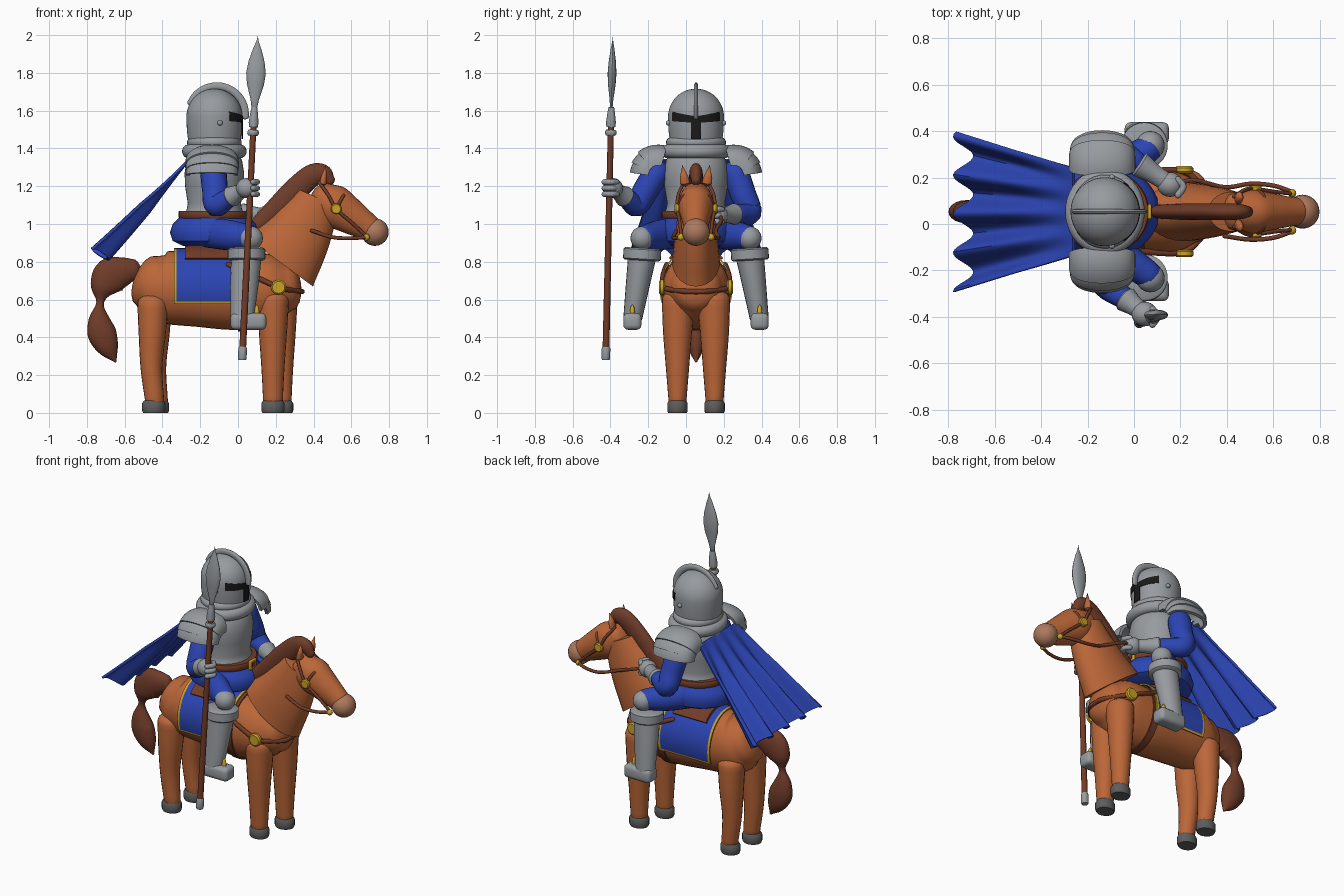
import bpy, bmesh, math
from mathutils import Vector, Matrix

if "Cube" in bpy.data.objects:
    bpy.data.objects.remove(bpy.data.objects["Cube"])

CY = 0.053  # centreline of horse and rider


def material(name, *rgb):
    m = bpy.data.materials.new(name)
    m.use_nodes = True
    m.diffuse_color = (*rgb, 1)
    m.node_tree.nodes["Principled BSDF"].inputs["Base Color"].default_value = (*rgb, 1)
    return m


COAT = material("chestnut_coat", 0.50, 0.135, 0.04)
MANE = material("dark_mane", 0.16, 0.045, 0.022)
NOSE = material("pale_muzzle", 0.42, 0.19, 0.11)
BLUE = material("royal_blue", 0.025, 0.06, 0.46)
STEEL = material("steel", 0.31, 0.33, 0.35)
HOOF = material("hoof_grey", 0.11, 0.11, 0.11)
GOLD = material("gold", 0.6, 0.37, 0.02)
STRAP = material("leather", 0.17, 0.045, 0.02)
BLACK = material("black", 0.01, 0.01, 0.01)


def finish(name, bm, *mats):
    bmesh.ops.translate(bm, verts=bm.verts, vec=(0, CY, 0))
    bmesh.ops.recalc_face_normals(bm, faces=bm.faces)
    for f in bm.faces:
        f.smooth = True
    for e in bm.edges:
        e.smooth = not (e.is_manifold and e.calc_face_angle(0) > 0.7)
    me = bpy.data.meshes.new(name)
    bm.to_mesh(me)
    bm.free()
    for m in mats:
        me.materials.append(m)
    ob = bpy.data.objects.new(name, me)
    bpy.context.scene.collection.objects.link(ob)
    return ob


def loft(name, pts, mat, ref=(0, 1, 0), cap=1.0, n=20, steps=5):
    """Tube through (x, y, z, height radius, side radius) points with rounded ends."""
    P = [Vector(p) for p in pts]
    P = [2 * P[0] - P[1]] + P + [2 * P[-1] - P[-2]]
    path = []
    for i in range(1, len(P) - 2):
        a, b, c, d = P[i - 1:i + 3]
        for k in range(steps):
            t = k / steps
            path.append(0.5 * (2 * b + (c - a) * t + (2 * a - 5 * b + 4 * c - d) * t ** 2
                               + (3 * b - a - 3 * c + d) * t ** 3))
    path.append(P[-2])
    rings = []
    for i, p in enumerate(path):
        q, r = path[max(i - 1, 0)], path[min(i + 1, len(path) - 1)]
        rings.append((Vector(p[:3]), (Vector(r[:3]) - Vector(q[:3])).normalized(), p[3], p[4]))

    def end(ring, sign):
        c, t, a, b = ring
        return [(c + t * sign * cap * min(a, b) * math.sin(f), t, a * math.cos(f), b * math.cos(f))
                for f in (0.4, 0.8, 1.15, 1.45)]
    if cap:
        rings = end(rings[0], -1)[::-1] + rings + end(rings[-1], 1)
    bm = bmesh.new()
    loops = []
    for c, t, a, b in rings:
        side = Vector(ref)
        side = (side - t * side.dot(t)).normalized()
        up = side.cross(t)
        loops.append([bm.verts.new(c + side * b * math.cos(w) + up * a * math.sin(w))
                      for w in (math.tau * k / n for k in range(n))])
    for l, m in zip(loops, loops[1:]):
        for k in range(n):
            bm.faces.new((l[k], l[k - 1], m[k - 1], m[k]))
    bm.faces.new(loops[0])
    bm.faces.new(loops[-1][::-1])
    return finish(name, bm, mat)


def tube(name, pts, r, mat, ref=(0, 0, 1)):
    return loft(name, [(*p, r, r) for p in pts], mat, ref, n=10)


def lathe(name, profile, mat, loc, scale=(1, 1, 1), axis=(0, 0, 1), n=40):
    bm = bmesh.new()
    vs = [bm.verts.new((r, 0, z)) for r, z in profile]
    es = [bm.edges.new(e) for e in zip(vs, vs[1:])]
    bmesh.ops.spin(bm, geom=vs + es, cent=(0, 0, 0), axis=(0, 0, 1), angle=math.tau, steps=n)
    bmesh.ops.remove_doubles(bm, verts=bm.verts, dist=1e-5)
    bmesh.ops.holes_fill(bm, edges=[e for e in bm.edges if e.is_boundary], sides=0)
    turn = Vector((0, 0, 1)).rotation_difference(Vector(axis)).to_matrix().to_4x4()
    bm.transform(Matrix.Translation(loc) @ turn @ Matrix.Diagonal((*scale, 1)))
    return finish(name, bm, mat)


def ball(name, loc, r, mat, scale=(1, 1, 1)):
    prof = [(r * math.sin(math.pi * k / 12), -r * math.cos(math.pi * k / 12)) for k in range(13)]
    return lathe(name, prof, mat, loc, scale, n=24)


def disc(name, loc, r, h, mat, axis):
    return lathe(name, [(0, -h), (r * .8, -h), (r, -h / 2), (r, h / 2), (r * .8, h), (0, h)], mat, loc, axis=axis, n=24)


def sheet(name, fn, us, vs, mats, thick, rule=None):
    """Thin shell from fn(u, v); rule picks the material of each cell."""
    bm = bmesh.new()
    g = [[bm.verts.new(fn(u, v)) for v in vs] for u in us]
    for i in range(len(us) - 1):
        for j in range(len(vs) - 1):
            f = bm.faces.new((g[i][j], g[i + 1][j], g[i + 1][j + 1], g[i][j + 1]))
            f.material_index = rule(i, j) if rule else 0
    bmesh.ops.recalc_face_normals(bm, faces=bm.faces)
    bmesh.ops.solidify(bm, geom=bm.faces[:], thickness=thick)
    return finish(name, bm, *mats)


def span(a, b, n):
    return [a + (b - a) * k / n for k in range(n + 1)]


def box(name, loc, size, mat, bevel):
    bm = bmesh.new()
    bmesh.ops.create_cube(bm, size=1, matrix=Matrix.Translation(loc) @ Matrix.Diagonal((*size, 1)))
    bmesh.ops.bevel(bm, geom=bm.edges[:], offset=bevel, segments=3, affect='EDGES', profile=0.5)
    return finish(name, bm, mat)


# Horse body, neck, head, mane and tail
loft("horse_body", [(-.485, 0, .70, .14, .13), (-.40, 0, .67, .19, .165), (-.2, 0, .65, .195, .172),
                    (0, 0, .645, .205, .178), (.17, 0, .66, .185, .175), (.27, 0, .67, .13, .13)],
     COAT, cap=0.5, n=32)
loft("horse_neck", [(.22, 0, .80, .22, .127), (.30, 0, .91, .185, .115), (.37, 0, 1.03, .15, .1),
                    (.42, 0, 1.14, .11, .085)], COAT, cap=0, n=28)
loft("horse_head", [(.43, 0, 1.15, .08, .08), (.5, 0, 1.1, .112, .095), (.58, 0, 1.05, .098, .082),
                    (.66, 0, 1.0, .078, .066), (.7, 0, .975, .068, .06)], COAT, cap=0.5, n=28)
ball("muzzle", (.725, 0, .957), .073, NOSE)
loft("mane", [(.11, 0, .99, .05, .03), (.2, 0, 1.075, .06, .035), (.3, 0, 1.175, .065, .036),
              (.39, 0, 1.255, .06, .036), (.45, 0, 1.265, .05, .034), (.485, 0, 1.23, .03, .025)], MANE)
loft("tail", [(-.55, 0, .76, .055, .035), (-.60, 0, .75, .075, .045), (-.67, 0, .725, .098, .05),
              (-.715, 0, .66, .07, .045), (-.73, 0, .585, .02, .02), (-.735, 0, .50, .055, .04),
              (-.72, 0, .42, .076, .05), (-.685, 0, .34, .055, .04), (-.65, 0, .275, .008, .008)], MANE)

for s, side in ((-1, "lance_side"), (1, "rein_side")):
    # Legs and hooves
    fx, rx, y = .208 + .023 * s, -.436 + .01 * s, .098 * s
    loft("front_leg_" + side, [(fx, y * .95, .60, .085, .088), (fx, y, .42, .074, .076),
                               (fx, y, .22, .06, .06), (fx, y, .06, .052, .047)], COAT, cap=.6)
    loft("rear_leg_" + side, [(rx - .005, y * .95, .58, .082, .085), (rx - .008, y, .42, .072, .076),
                              (rx - .012, y, .24, .058, .06), (rx + .005, y, .06, .05, .047)], COAT, cap=.6)
    for part, x in (("front", fx), ("rear", rx)):
        lathe(part + "_hoof_" + side, [(0, 0), (.052, 0), (.057, .012), (.057, .05), (.048, .066), (0, .066)],
              HOOF, (x, y, 0), (1.08, .95, 1), n=24)
    lathe("ear_" + side, [(0, -.02), (.026, 0), (.024, .03), (0, .1)], COAT, (.45, .058 * s, 1.215),
          (.7, 1, 1), (.15, .15 * s, 1), 16)
    # Bridle, bit, reins and chest harness
    disc("bridle_rosette_" + side, (.52, .1 * s, 1.08), .029, .013, GOLD, (0, s, 0))
    ball("bit_ring_" + side, (.68, .08 * s, .93), .018, GOLD)
    tube("cheek_strap_" + side, [(.43, .065 * s, 1.22), (.48, .095 * s, 1.15), (.52, .098 * s, 1.08),
                                 (.61, .085 * s, 1.0), (.68, .078 * s, .935)], .009, STRAP)
    tube("brow_strap_" + side, [(.52, .096 * s, 1.08), (.555, .072 * s, 1.145), (.575, 0, 1.165)], .009, STRAP)
    tube("rein_" + side, [(.68, .085 * s, .93), (.6, .112 * s, .925), (.5, .12 * s, .93), (.39, .105 * s, .965)]
         + ([(.26, .135, 1.02), (.17, .117, 1.05)] if s > 0 else []), .01, STRAP)
    disc("harness_disc_" + side, (.215, .18 * s, .665), .04, .016, GOLD, (0, s, 0))
    tube("harness_strap_" + side, [(-.05, .155 * s, .785), (.08, .175 * s, .725), (.215, .173 * s, .665),
                                   (.285, .115 * s, .65), (.335, .05 * s, .643), (.338, 0, .642)], .014, STRAP)
    # Rider's legs and boots
    y = .285 * s
    loft("thigh_" + side, [(-.16, .1 * s, .955, .07, .08), (-.04, .2 * s, .94, .07, .08),
                           (.06, .27 * s, .93, .06, .065)], BLUE, (0, 0, 1))
    ball("knee_" + side, (.07, y, .925), .062, STEEL)
    lathe("knee_collar_" + side, [(0, -.033), (.09, -.033), (.1, -.025), (.1, .025), (.09, .033), (0, .033)],
          STEEL, (.045, y, .84), axis=(0, -.06 * s, 1), n=28)
    loft("greave_" + side, [(.045, y, .83, .08, .075), (.035, .305 * s, .7, .076, .065),
                            (.022, .335 * s, .5, .062, .05)], STEEL, cap=0)
    box("boot_" + side, (.055, .337 * s, .484), (.19, .096, .088), STEEL, .025)
    lathe("stirrup_post_" + side, [(0, -.02), (.015, -.02), (.01, .02), (0, .035)], GOLD, (.1, .337 * s, .54), n=12)
    # Layered shoulder plates, slices around the fore-aft axis
    for k, (a0, a1, r) in enumerate(((.15, .62, .152), (.5, 1.0, .16), (.88, 1.85, .17))):
        def plate(u, v, r=r, s=s):
            h = r * (.35 + .65 * math.sin(u) ** .7)
            return (-.137 - (.1 + .25 * r) * math.cos(u), s * (.2 + h * math.cos(v)), 1.25 + h * math.sin(v))
        sheet(f"shoulder_plate_{k + 1}_{side}", plate, span(.001, math.pi - .001, 24), span(a0, a1, 8), [STEEL], .02)

# Saddle cloth with trim, saddle and girth
xs = [-.34, -.325] + span(-.31, 0, 8) + [.015, .03]
arc = [-1.94, -1.88] + span(-1.82, 1.82, 28) + [1.88, 1.94]
sheet("saddle_cloth", lambda x, a: (x, .193 * math.sin(a), .655 + .217 * math.cos(a)), xs, arc, [BLUE, GOLD], .008,
      lambda i, j: int(i in (0, len(xs) - 2) or j in (0, len(arc) - 2)))
sheet("saddle", lambda x, a: (x, .2 * math.sin(a), .66 + .23 * math.cos(a)), span(-.28, -.04, 6),
      span(-.8, .8, 16), [STRAP], .025)
sheet("girth", lambda x, a: (x, .186 * math.sin(a), .645 + .213 * math.cos(a)), [.0, .045],
      span(0, math.tau, 40), [STRAP], .008)

# Rider's tunic, breastplate, belt and neck guard
MID = -.125
lathe("tunic", [(0, .88), (.17, .885), (.22, .91), (.235, .955), (.22, 1.0), (.18, 1.04), (0, 1.05)],
      BLUE, (MID, 0, 0), (1, .86, 1))
lathe("breastplate", [(0, 1.03), (.178, 1.03), (.155, 1.08), (.15, 1.11), (.165, 1.2), (.168, 1.27),
                      (.155, 1.34), (.12, 1.39), (0, 1.4)], STEEL, (MID, 0, 0), (.94, 1.02, 1))
lathe("belt", [(0, 1.03), (.185, 1.03), (.19, 1.037), (.19, 1.063), (.185, 1.07), (0, 1.07)], STRAP,
      (MID, 0, 0), (1, .96, 1))
box("belt_buckle", (.067, 0, 1.05), (.016, .065, .06), GOLD, .006)
box("buckle_plate", (.074, 0, 1.05), (.008, .035, .03), STRAP, .002)
for k, (r, t, z) in enumerate(((.146, .036, 1.385), (.126, .028, 1.432))):
    lathe(f"neck_guard_{k + 1}", [(0, z - t)] + [(r + t * math.cos(a), z + t * math.sin(a))
          for a in span(-1.57, 1.57, 10)] + [(0, z + t)], STEEL, (MID, 0, 0), (.94, 1.03, 1))

# Helmet with face opening, crest and rivets
R, HZ = .148, 1.568
lathe("helmet", [(0, 1.44), (.139, 1.44), (.146, 1.5)] + [(R * math.cos(a), HZ + R * math.sin(a))
      for a in span(0, math.pi / 2, 12)], STEEL, (MID, 0, 0), n=48)


def on_helmet(a, z):
    r = .003 + math.sqrt(R ** 2 - max(z - HZ, 0) ** 2)
    return (MID + r * math.cos(a), r * math.sin(a), z)


sheet("eye_opening", lambda a, v: on_helmet(a, 1.535 + .01 * abs(a) + v * (.035 + .015 * abs(a))),
      span(-1, 1, 24), span(0, 1, 4), [BLACK], .005)
sheet("mouth_opening", on_helmet, span(-.17, .17, 6), span(1.45, 1.565, 4), [BLACK], .005)
loft("helmet_crest", [(-.112 + .15 * math.cos(a), 0, 1.58 + .15 * math.sin(a), .02, .011)
                      for a in span(-.1, 2.75, 10)], STEEL, n=12, steps=3)
for s in (-1, 1):
    ball("helmet_rivet", (-.095, .146 * s, 1.535), .014, STEEL)

# Arms: one holds the lance, the other the reins
for side, sh, el, hand in (("lance_side", (-.13, -.21, 1.27), (-.115, -.315, 1.10), (.045, -.44, 1.19)),
                           ("rein_side", (-.13, .21, 1.27), (-.10, .285, 1.06), (.155, .117, 1.045))):
    sh, el, hand = Vector(sh), Vector(el), Vector(hand)
    loft("sleeve_" + side, [(*sh, .07, .07), (*sh.lerp(el, .55), .068, .068), (*el, .062, .062),
                            (*el.lerp(hand, .4), .05, .05)], BLUE, (.3, 0, 1))
    cuff = el.lerp(hand, .5)
    loft("gauntlet_" + side, [(*cuff, .056, .056), (*el.lerp(hand, .75), .042, .042), (*hand, .04, .04)],
         STEEL, (.3, 0, 1), cap=.3)
    ball("hand_" + side, hand, .056, STEEL, (1, .95, .95))
    for k in (-1, 0, 1):
        c = hand + Vector((.035, -.01, .032 * k))
        tube("finger_" + side, [c + Vector((0, .03, 0)), c + Vector((.022, 0, 0)), c + Vector((0, -.035, 0))],
             .015, STEEL)

# Cape flying behind with folds
def cape(u, v):
    fold = (.012 + .03 * v) * math.cos(u * 13) * min(1, v * 2)
    x = -.265 - .47 * v - .02 * v * math.cos(u * 13 + 1)
    return (x - .7 * fold, u * (.19 + .155 * v), 1.345 - .5 * v + .7 * fold - .03 * v * (1 - v))


sheet("cape", cape, span(-1, 1, 60), span(0, 1, 16), [BLUE], .014)

# Lance, leaning slightly, built along its own axis
base, tip = Vector((.022, -.478, .28)), Vector((.105, -.44, 2.0))
lean = (tip - base).normalized()
for name, mat, prof in (
        ("lance_shaft", STRAP, [(0, .05), (.018, .05), (.016, 1.24), (0, 1.24)]),
        ("lance_ferrule", STEEL, [(0, 0), (.02, 0), (.023, .01), (.023, .06), (.019, .07), (0, .07)]),
        ("lance_ring", STEEL, [(0, 1.19), (.025, 1.19), (.031, 1.2), (.031, 1.21), (.025, 1.22), (0, 1.22)]),
        ("lance_socket", STEEL, [(0, 1.235), (.024, 1.235), (.026, 1.26), (.02, 1.31), (.015, 1.34), (0, 1.34)])):
    lathe(name, prof, mat, base, axis=lean, n=20)
lathe("lance_blade", [(0, 1.32), (.014, 1.33), (.022, 1.38), (.045, 1.46), (.052, 1.52), (.043, 1.58),
                      (.022, 1.65), (.006, 1.69), (0, 1.72)], STEEL, base, (1, .45, 1), lean, 16)
